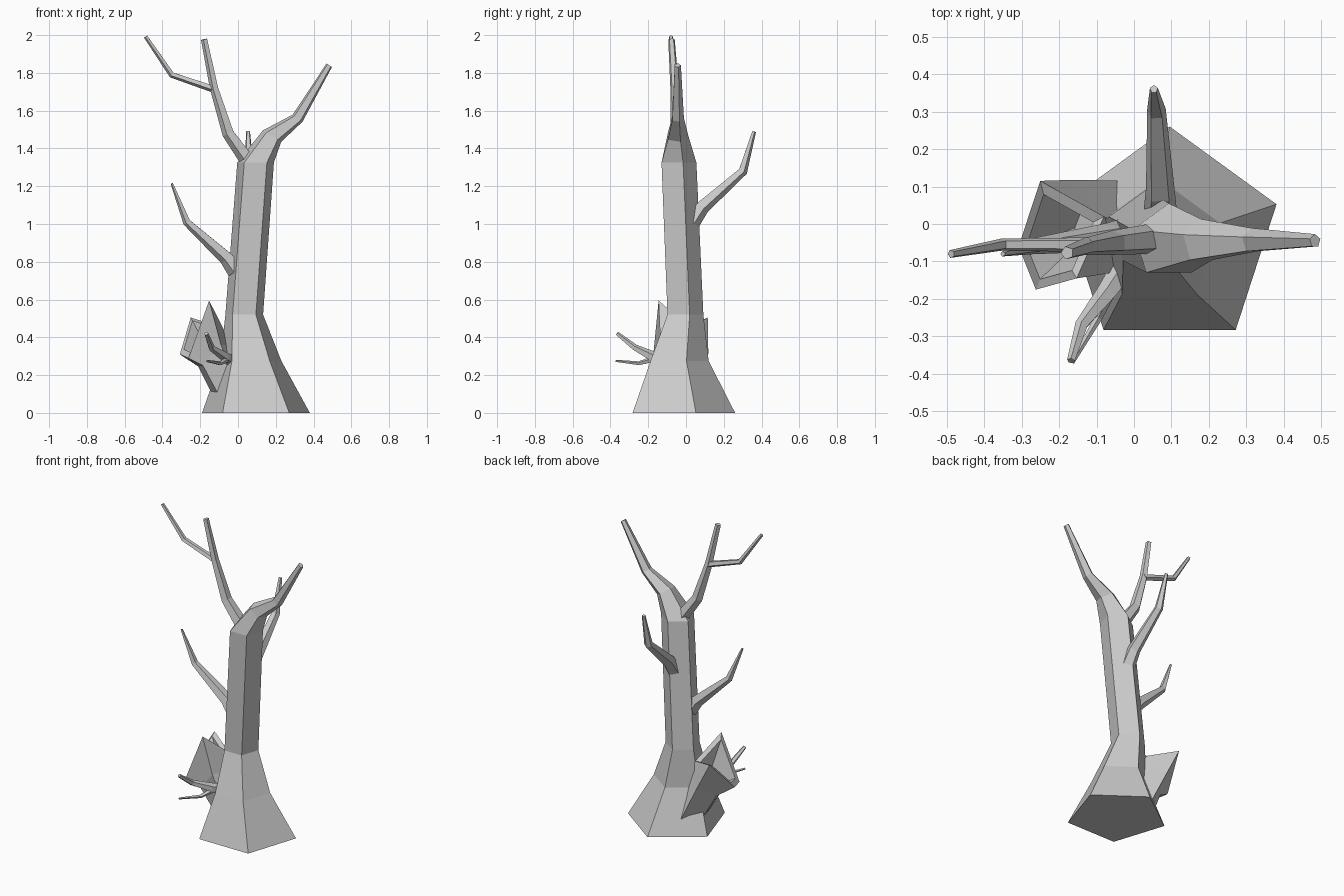
import bpy, bmesh, math
from mathutils import Vector, Matrix

if "Cube" in bpy.data.objects:
    bpy.data.objects.remove(bpy.data.objects["Cube"], do_unlink=True)

GREY = (0.6, 0.6, 0.6, 1.0)
bark = bpy.data.materials.new("grey_bark")
bark.use_nodes = True
bark.diffuse_color = GREY
bsdf = next(n for n in bark.node_tree.nodes if n.type == 'BSDF_PRINCIPLED')
bsdf.inputs["Base Color"].default_value = GREY
bsdf.inputs["Roughness"].default_value = 0.9
SIDES = 5


def loft(name, rings):
    """Skin a list of rings into a closed, flat-shaded object."""
    bm = bmesh.new()
    loops = [[bm.verts.new(p) for p in ring] for ring in rings]
    for a, b in zip(loops, loops[1:]):
        n = len(a)
        for i in range(n):
            j = (i + 1) % n
            bm.faces.new((a[i], a[j], b[j], b[i]))
    bm.faces.new(loops[0][::-1])
    bm.faces.new(loops[-1])
    bmesh.ops.recalc_face_normals(bm, faces=bm.faces)
    mesh = bpy.data.meshes.new(name)
    bm.to_mesh(mesh)
    bm.free()
    mesh.materials.append(bark)
    obj = bpy.data.objects.new(name, mesh)
    bpy.context.collection.objects.link(obj)
    return obj


def tilted_ring(x, y, z, radius, tilt=0):
    """Pentagon with one corner to the back, leaning towards +x."""
    turn = Matrix.Rotation(math.radians(tilt), 3, 'Y')
    centre = Vector((x, y, z))
    ring = []
    for i in range(SIDES):
        a = math.pi / 2 + i * math.tau / SIDES
        ring.append(centre + turn @ Vector((radius * math.cos(a), radius * math.sin(a), 0)))
    return ring


def branch(name, nodes, side=(0, 1, 0)):
    """Tapered five-sided limb through (x, y, z, radius) nodes."""
    pts = [Vector(n[:3]) for n in nodes]
    rings = []
    for i, node in enumerate(nodes):
        before = pts[i] - pts[i - 1] if i else pts[1] - pts[0]
        after = pts[i + 1] - pts[i] if i < len(pts) - 1 else before
        along = (before.normalized() + after.normalized()).normalized()
        u = along.cross(Vector(side)).normalized()
        v = along.cross(u)
        ring = []
        for k in range(SIDES):
            a = k * math.tau / SIDES
            ring.append(pts[i] + node[3] * (u * math.cos(a) + v * math.sin(a)))
        rings.append(ring)
    return loft(name, rings)


# Trunk, flared at the foot and bending into the right-hand fork
loft("trunk", [
    tilted_ring(0.095, -0.04, 0, 0.30),
    tilted_ring(0.068, -0.05, 0.275, 0.17),
    tilted_ring(0.033, -0.013, 0.52, 0.105),
    tilted_ring(0.093, -0.047, 1.325, 0.102),
    tilted_ring(0.18, -0.047, 1.465, 0.06, 32),
    tilted_ring(0.315, -0.045, 1.56, 0.034, 35),
    tilted_ring(0.483, -0.045, 1.84, 0.018, 35),
])

# Upper fork and its twig
branch("upper_fork", [(0.05, -0.04, 1.34, 0.042), (-0.05, -0.05, 1.48, 0.034),
                      (-0.125, -0.06, 1.72, 0.024), (-0.178, -0.077, 1.978, 0.018)])
branch("upper_twig", [(-0.12, -0.055, 1.712, 0.02), (-0.35, -0.055, 1.79, 0.017),
                      (-0.488, -0.08, 1.992, 0.011)])

# Side and back branches
branch("side_branch", [(-0.01, -0.03, 0.755, 0.05), (-0.06, -0.035, 0.82, 0.04),
                       (-0.27, -0.06, 1.01, 0.022), (-0.35, -0.08, 1.215, 0.007)])
branch("back_branch", [(0.07, 0.03, 1.01, 0.046), (0.07, 0.085, 1.09, 0.04),
                       (0.06, 0.30, 1.28, 0.026), (0.053, 0.36, 1.49, 0.011)],
       side=(1, 0, 0))

# Forked twig low on the front
branch("front_twig", [(-0.03, -0.12, 0.275, 0.034), (-0.07, -0.18, 0.30, 0.028),
                      (-0.14, -0.27, 0.345, 0.018), (-0.168, -0.365, 0.42, 0.011)],
       side=(1, 0, 0))
branch("front_twig_fork", [(-0.055, -0.16, 0.287, 0.018), (-0.095, -0.25, 0.262, 0.011),
                           (-0.165, -0.37, 0.275, 0.006)], side=(1, 0, 0))

# Broken hollow limb: foot, swelling, jagged rim, then the hollow inside
foot = [(-0.03, 0.115, 0.07), (-0.13, 0.025, 0.085), (-0.10, -0.09, 0.09),
        (0.0, -0.12, 0.13), (0.06, 0.0, 0.13)]
swell = [(-0.16, 0.118, 0.33), (-0.21, -0.01, 0.245), (-0.185, -0.125, 0.25),
         (-0.09, -0.135, 0.36), (-0.04, 0.0, 0.36)]
rim = [(-0.25, 0.115, 0.505), (-0.308, -0.06, 0.31), (-0.262, -0.175, 0.29),
       (-0.153, -0.145, 0.595), (-0.08, 0.02, 0.45)]
rim = [Vector(p) for p in rim]
middle = sum(rim, Vector()) / SIDES
lip = [p.lerp(middle, 0.22) for p in rim]
bottom = Vector((-0.13, -0.01, 0.27))
hollow = [bottom + (Vector(p) - bottom) * 0.35 for p in swell]
loft("broken_limb", [foot, swell, rim, lip, hollow])
